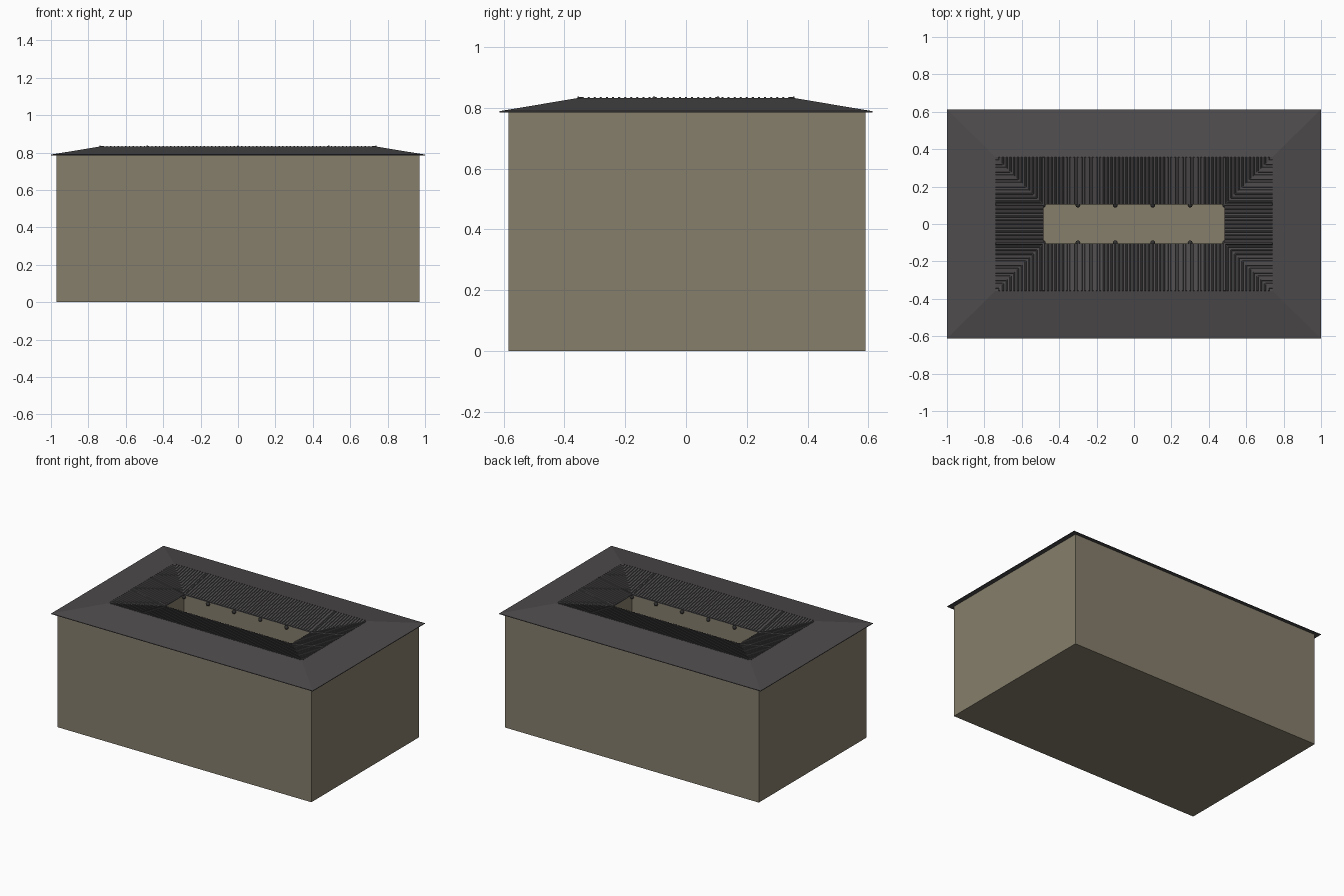
import bpy, bmesh, math
from mathutils import Vector

if "Cube" in bpy.data.objects:
    bpy.data.objects.remove(bpy.data.objects["Cube"])

RX, RY, RZ = 0.74, 0.357, 0.832      # ridge rectangle
CX, CY, CZ = 0.485, 0.105, 0.783     # courtyard opening


def material(name, rgb):
    m = bpy.data.materials.new(name)
    m.diffuse_color = (*rgb, 1)
    m.use_nodes = True
    m.node_tree.nodes["Principled BSDF"].inputs["Base Color"].default_value = m.diffuse_color
    return m


plaster = material("plaster", (0.24, 0.21, 0.15))
slate = material("slate", (0.075, 0.07, 0.072))
dark = material("dark_metal", (0.03, 0.03, 0.03))


def finish(name, bm, mat):
    me = bpy.data.meshes.new(name)
    bm.to_mesh(me)
    bm.free()
    ob = bpy.data.objects.new(name, me)
    bpy.context.collection.objects.link(ob)
    me.materials.append(mat)
    return ob


def rings(name, levels, mat, cap=False, loop=False):
    """Skin a series of rectangles given as (half x, half y, z, y offset)."""
    bm = bmesh.new()
    loops = [[bm.verts.new((sx * hx, sy * hy + oy, z))
              for sx, sy in ((-1, -1), (1, -1), (1, 1), (-1, 1))]
             for hx, hy, z, oy in levels]
    pairs = list(zip(loops, loops[1:]))
    if loop:
        pairs.append((loops[-1], loops[0]))
    for a, b in pairs:
        for i in range(4):
            j = (i + 1) % 4
            bm.faces.new((a[i], a[j], b[j], b[i]))
    if cap:
        bm.faces.new(loops[0][::-1])
        bm.faces.new(loops[-1])
    bmesh.ops.recalc_face_normals(bm, faces=bm.faces)
    return finish(name, bm, mat)


# Outer walls, courtyard walls and floor
rings("walls", [(0.97, 0.587, 0, 0.003), (0.97, 0.587, 0.786, 0.003),
                (CX, CY, CZ - 0.005, 0), (CX, CY, 0.02, 0)], plaster, cap=True)

# Roof: eaves up to the ridge, then down to the opening
rings("roof", [(1.0, 0.613, 0.785, 0), (1.0, 0.613, 0.789, 0),
               (RX, RY, RZ, 0), (CX, CY, CZ, 0),
               (CX, CY, CZ - 0.006, 0), (0.95, 0.57, 0.785, 0)], slate, loop=True)


# Half-round tile ribs on the inward slopes
def rib(bm, a, b, r):
    a, b = Vector(a), Vector(b)
    d = (b - a).normalized()
    side = d.cross(Vector((0, 0, 1))).normalized()
    up = side.cross(d)
    ends = [[bm.verts.new(p + side * r * math.cos(t) + up * r * math.sin(t))
             for t in (0, math.pi / 3, 2 * math.pi / 3, math.pi)] for p in (a, b)]
    for i in range(3):
        bm.faces.new((ends[0][i], ends[0][i + 1], ends[1][i + 1], ends[1][i]))
    bm.faces.new(ends[0])
    bm.faces.new(ends[1])


bm = bmesh.new()


def slope_rib(along, r, long_side, s):
    r0, c0 = (RX, CX) if long_side else (RY, CY)
    top, low = (RY, CY) if long_side else (RX, CX)
    f = max(0, (abs(along) - c0) / (r0 - c0))    # stop at the valley
    end, z = low + f * (top - low), CZ + f * (RZ - CZ)
    if long_side:
        rib(bm, (along, s * top, RZ), (along, s * end, z), r)
    else:
        rib(bm, (s * top, along, RZ), (s * end, along, z), r)


for s in (-1, 1):
    for i in range(-36, 37):
        slope_rib(i * 0.02, 0.0045, True, s)
    for i in range(-17, 18):
        slope_rib(i * 0.02, 0.0045, False, s)
    for x in (-CX, 0, CX):
        slope_rib(x, 0.006, True, s)
    for y in (-CY, CY):
        slope_rib(y, 0.006, False, s)
bmesh.ops.recalc_face_normals(bm, faces=bm.faces)
finish("roof_tiles", bm, slate)

# Small round bosses along the courtyard edge
for s in (-1, 1):
    for x in (-CX, -0.3, -0.1, 0.1, 0.3, CX):
        bm = bmesh.new()
        bmesh.ops.create_uvsphere(bm, u_segments=12, v_segments=8, radius=0.013)
        boss = finish("gutter_boss", bm, dark)
        boss.location = (x, s * 0.101, 0.768)
        boss.data.shade_smooth()
